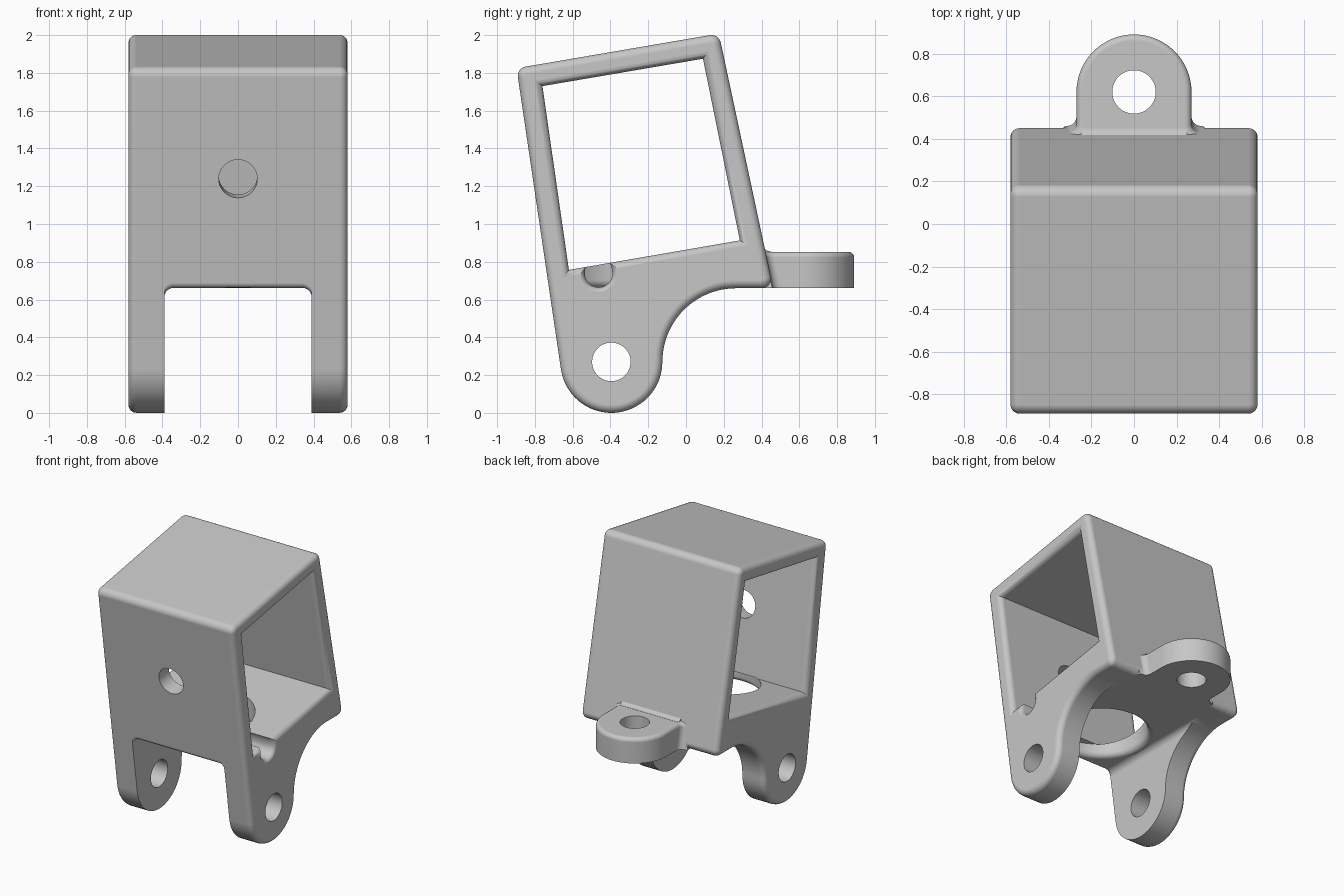
import bpy, bmesh
from math import sin, cos, pi, radians, tan
from mathutils import Vector

cube = bpy.data.objects.get("Cube")
if cube:
    bpy.data.objects.remove(cube, do_unlink=True)

grey = bpy.data.materials.new("matte grey")
grey.use_nodes = True
grey.diffuse_color = (0.57, 0.57, 0.57, 1)
grey.node_tree.nodes["Principled BSDF"].inputs["Base Color"].default_value = grey.diffuse_color

HALF = 0.58       # half width of the body
ROUND = 0.042     # edge rounding
FLOOR = 0.662     # underside of the floor


def arc(cx, cy, r, start, end, n=24):
    return [(cx + r * cos(radians(start + (end - start) * i / n)),
             cy + r * sin(radians(start + (end - start) * i / n))) for i in range(n + 1)]


def circle(cx, cy, r):
    return arc(cx, cy, r, 0, 360, 48)[:-1]


def corner(prev, p, nxt, r=0.05, n=8):
    """Circular rounding of the corner p."""
    p = Vector(p)
    a, b = (Vector(prev) - p).normalized(), (Vector(nxt) - p).normalized()
    angle = a.angle(b)
    centre = p + (a + b).normalized() * r / sin(angle / 2)
    va = p + a * r / tan(angle / 2) - centre
    vb = p + b * r / tan(angle / 2) - centre
    sweep = pi - angle
    return [tuple(centre + (va * sin(sweep * (1 - i / n)) + vb * sin(sweep * i / n)) / sin(sweep))
            for i in range(n + 1)]


def inset(pts, d):
    """Counter-clockwise outline moved inwards by d."""
    result = []
    for i, p in enumerate(pts):
        p = Vector(p)
        a = (p - Vector(pts[i - 1])).normalized()
        b = (Vector(pts[(i + 1) % len(pts)]) - p).normalized()
        na, nb = Vector((-a.y, a.x)), Vector((-b.y, b.x))
        result.append(p + (na + nb) * d / (1 + na.dot(nb)))
    return result


def loft(name, rings):
    """Closed solid through matching rings."""
    bm = bmesh.new()
    loops = [[bm.verts.new(p) for p in ring] for ring in rings]
    n = len(loops[0])
    for a, b in zip(loops, loops[1:]):
        for i in range(n):
            j = (i + 1) % n
            bm.faces.new((a[i], a[j], b[j], b[i]))
    bm.faces.new(loops[0][::-1])
    bm.faces.new(loops[-1])
    bm.normal_update()
    if bm.calc_volume(signed=True) < 0:
        bmesh.ops.reverse_faces(bm, faces=bm.faces)
    mesh = bpy.data.meshes.new(name)
    bm.to_mesh(mesh)
    bm.free()
    mesh.materials.append(grey)
    obj = bpy.data.objects.new(name, mesh)
    bpy.context.collection.objects.link(obj)
    return obj


def along_x(x, pts):
    return [(x, y, z) for y, z in pts]


def along_z(z, pts):
    return [(x, y, z) for x, y in pts]


def activate(obj):
    bpy.ops.object.select_all(action='DESELECT')
    obj.select_set(True)
    bpy.context.view_layer.objects.active = obj


def combine(obj, tool, operation='DIFFERENCE'):
    activate(obj)
    mod = obj.modifiers.new(operation, 'BOOLEAN')
    mod.operation, mod.solver, mod.object = operation, 'MANIFOLD', tool
    bpy.ops.object.modifier_apply(modifier=mod.name)
    bpy.data.objects.remove(tool, do_unlink=True)


# Rounding steps: (progress along the axis, sideways offset)
STEPS = [(sin(i * pi / 12), 1 - cos(i * pi / 12)) for i in range(7)]
side = [(HALF - ROUND + ROUND * s, ROUND * f) for s, f in STEPS]

# Body: side profile with a lug, an arch and a tilted box
lug = (-0.395, 0.27)
front_top, back_top, back_low = (-0.897, 1.825), (0.174, 2.008), (0.462, 0.66)
arch_end, front_low = (0.265, 0.66), (-0.662, 0.232)
profile = arc(*lug, 0.27, 188.2, 360)
profile += arc(0.265, 0.27, 0.39, 180, 90)[1:]
profile += corner(arch_end, back_low, back_top)
profile += corner(back_low, back_top, front_top)
profile += corner(back_top, front_top, front_low)
rings = [along_x(-x, inset(profile, d)) for x, d in reversed(side)]
rings += [along_x(x, inset(profile, d)) for x, d in side]
body = loft("bracket_body", rings)

# Window through the box, flared at both sides
window = [(-0.62, 0.757), (0.285, 0.913), (0.09, 1.875), (-0.76, 1.73)]
flared = [(x + 0.001, d) for x, d in side] + [(0.7, ROUND + 0.001)]
rings = [along_x(-x, inset(window, -d)) for x, d in reversed(flared)]
rings += [along_x(x, inset(window, -d)) for x, d in flared]
combine(body, loft("window_cutter", rings))


# Slot between the lugs, rounded at the front edge
def slot_ring(y, lift):
    top = FLOOR + lift
    pts = [(-0.39, -0.2)] + corner((-0.39, 0), (-0.39, top), (0, top))
    pts += corner((0, top), (0.39, top), (0.39, 0)) + [(0.39, -0.2)]
    return [(x, y, z) for x, z in pts]


rings = [slot_ring(0.7, 0)] + [slot_ring(-0.695 - 0.03 * s, 0.03 * f) for s, f in STEPS]
combine(body, loft("slot_cutter", rings + [slot_ring(-1.0, 0.03)]))

# Pivot holes through the lugs
pivot = circle(*lug, 0.102)
combine(body, loft("pivot_cutter", [along_x(-0.8, pivot), along_x(0.8, pivot)]))


# Round floor opening with a flared underside
def opening(r):
    return circle(0, -0.35, r)


rings = [along_z(0.6, opening(0.36))]
rings += [along_z(FLOOR + 0.04 * (1 - s), opening(0.32 + 0.04 * f)) for s, f in reversed(STEPS)]
rings += [[(x, y, 0.868 + 0.172 * y) for x, y in opening(0.32)]]
combine(body, loft("floor_cutter", rings))

# Hole in the front wall, square to the tilted wall
centre = Vector((0, -0.807, 1.24))
normal, up = Vector((0, 0.99, 0.143)), Vector((0, -0.143, 0.99))
rim = [Vector((x, 0, 0)) + up * z for x, z in circle(0, 0, 0.102)]
rings = [[centre + normal * t + p for p in rim] for t in (-0.25, 0.25)]
combine(body, loft("front_hole_cutter", rings))


# Cable notch in one side of the floor
def notch_ring(x, r):
    return [(x, y - 0.463, 0.738 + (z if z < 0 else z * 1.3)) for y, z in circle(0, 0, r)]


rings = [notch_ring(0.2, 0.073)] + [notch_ring(x, 0.073 + d * 0.7) for x, d in flared]
combine(body, loft("notch_cutter", rings))


# Rear mounting ear: root flares into the tilted wall, top edge rounded
def ear_ring(z, d):
    wall = 0.461 - 0.2136 * (z - 0.66)
    half = [(0.33, 0.36), (0.33, wall - 0.004)]
    half += corner((0.33, wall), (0.27, wall), (0.27, 0.62), 0.045)
    plan = half + arc(0, 0.62, 0.27, 0, 180, 36) + [(-x, y) for x, y in reversed(half)]
    return along_z(z, inset(plan, d))


rings = [ear_ring(FLOOR, 0)] + [ear_ring(0.823 + 0.03 * s, 0.03 * f) for s, f in STEPS]
ear = loft("mounting_ear", rings)
bolt = circle(0, 0.62, 0.102)
combine(ear, loft("bolt_cutter", [along_z(0.5, bolt), along_z(1.0, bolt)]))
combine(body, ear, 'UNION')

# Fillet where the ear meets the rear wall
fillet = [(0.465, 0.8), (0.36, 0.8), (0.36, 0.9)]
fillet += corner((0.4, 0.92), (0.416, 0.854), (0.5, 0.854), 0.045)
combine(body, loft("ear_fillet", [along_x(-0.25, fillet), along_x(0.25, fillet)]), 'UNION')

# Smooth rounded edges, flat walls
activate(body)
bpy.ops.object.shade_smooth_by_angle(angle=radians(32))
weighted = body.modifiers.new("flat_walls", 'WEIGHTED_NORMAL')
weighted.keep_sharp = True
